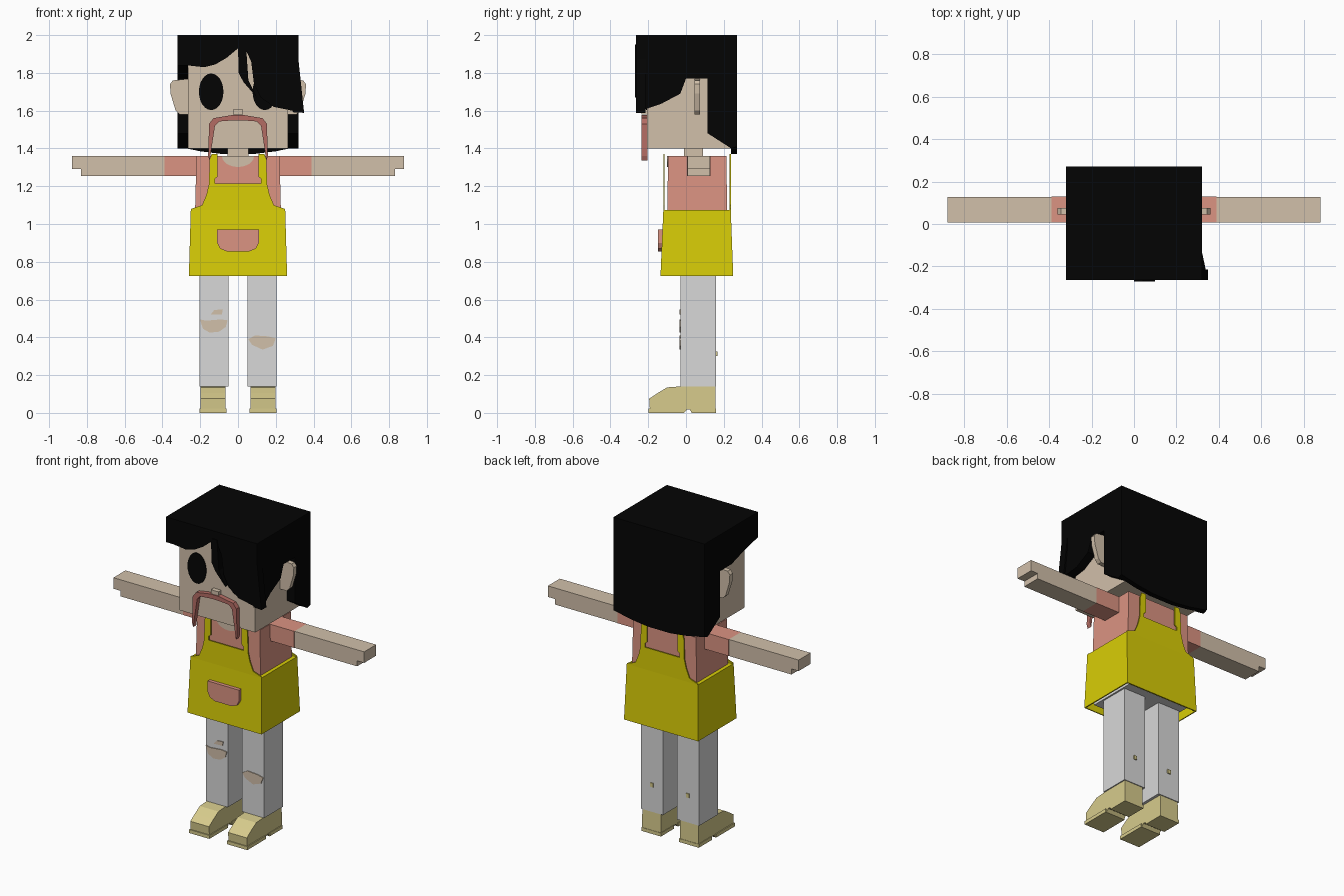
import bpy, bmesh, math

default_cube = bpy.data.objects.get("Cube")
if default_cube:
    bpy.data.objects.remove(default_cube, do_unlink=True)


def material(name, red, green, blue):
    """Flat material from display colour values."""
    linear = [(c / 255) ** 2.2 for c in (red, green, blue)] + [1]
    mat = bpy.data.materials.new(name)
    mat.use_nodes = True
    mat.diffuse_color = linear
    shader = mat.node_tree.nodes["Principled BSDF"]
    shader.inputs["Base Color"].default_value = linear
    shader.inputs["Roughness"].default_value = 0.9
    return mat


skin = material("skin", 208, 190, 168)
black = material("hair black", 12, 12, 12)
salmon = material("shirt salmon", 218, 146, 129)
yellow = material("apron yellow", 216, 204, 15)
grey = material("trouser grey", 215, 215, 215)
tan = material("shoe tan", 214, 202, 139)
brown = material("moustache brown", 178, 108, 100)


def finish(name, bm, mat):
    bmesh.ops.recalc_face_normals(bm, faces=bm.faces)
    mesh = bpy.data.meshes.new(name)
    bm.to_mesh(mesh)
    bm.free()
    mesh.materials.append(mat)
    obj = bpy.data.objects.new(name, mesh)
    bpy.context.collection.objects.link(obj)
    return obj


def loft(name, lower, upper, mat, cap_lower=True):
    """Join two matching outlines of 3D points."""
    bm = bmesh.new()
    a = [bm.verts.new(p) for p in lower]
    b = [bm.verts.new(p) for p in upper]
    if cap_lower:
        bm.faces.new(a)
    bm.faces.new(b)
    count = len(a)
    for i in range(count):
        j = (i + 1) % count
        bm.faces.new((a[i], a[j], b[j], b[i]))
    return finish(name, bm, mat)


def front_plate(name, outline, near, far, mat, side=1):
    """Extrude an (x, z) outline along y."""
    return loft(name, [(side * x, near, z) for x, z in outline],
                [(side * x, far, z) for x, z in outline], mat)


def side_plate(name, outline, inner, outer, mat):
    """Extrude a (y, z) outline along x."""
    return loft(name, [(inner, y, z) for y, z in outline],
                [(outer, y, z) for y, z in outline], mat)


def box(name, xs, ys, zs, mat):
    (l, r), (b, t) = xs, zs
    return front_plate(name, [(l, b), (r, b), (r, t), (l, t)], *ys, mat)


def both_halves(half):
    """Complete an outline whose right half is given."""
    return half + [(-x, z) for x, z in reversed(half)]


def ring(w, front, back, z):
    return [(-w, front, z), (w, front, z), (w, back, z), (-w, back, z)]


# Head, neck and face
box("head", (-.265, .265), (-.206, .24), (1.4, 1.96), skin)
box("neck", (-.055, .055), (-.01, .09), (1.3, 1.41), skin)
box("nose", (-.026, .026), (-.235, -.2), (1.58, 1.605), skin)
moustache_half = [(.15, 1.335), (.158, 1.36), (.153, 1.53), (.13, 1.56), (.03, 1.577)]
inner_edge = [(.02, 1.549), (.1, 1.543), (.122, 1.52), (.142, 1.39)]
front_plate("moustache", moustache_half + [(-x, z) for x, z in reversed(moustache_half)]
            + [(-x, z) for x, z in reversed(inner_edge)] + inner_edge, -.235, -.204, brown)
turns = [math.tau * i / 24 for i in range(24)]
eye = [(.142 + .065 * math.cos(t), 1.7 + .097 * math.sin(t)) for t in turns]
ear = [(.25, 1.77), (.345, 1.76), (.36, 1.74), (.357, 1.69),
       (.33, 1.6), (.31, 1.58), (.25, 1.58)]

# Hair: crown, fringe, loose strand, back and the two sides
box("hair_crown", (-.32, .32), (-.265, .27), (1.94, 2), black)
fringe = [(-.32, 2), (-.32, 1.84), (-.27, 1.84), (-.18, 1.83), (-.12, 1.845), (-.06, 1.88),
          (0, 1.93), (.04, 1.925), (.07, 1.86), (.085, 1.74), (.12, 1.67),
          (.19, 1.62), (.35, 1.587), (.32, 1.87), (.32, 2)]
front_plate("hair_fringe", fringe, -.265, -.215, black)
strand = [(0, 1.95), (.003, 1.8), (.03, 1.75), (.1, 1.67), (.055, 1.76), (.042, 1.95)]
front_plate("hair_strand", strand, -.27, -.225, black)
back_hair = both_halves([(0.08, 1.37), (.2, 1.385), (.32, 1.41), (.32, 2)])
front_plate("hair_back", back_hair, .238, .27, black)
rear_edge = [(0, 1.77), (.115, 1.77), (.115, 1.48), (.24, 1.4), (.27, 1.41), (.27, 2)]
left_edge = [(-.265, 2), (-.265, 1.87), (-.265, 1.59), (-.13, 1.637), (-.03, 1.69)]
right_edge = [(-.265, 2), (-.265, 1.84), (-.13, 1.81)]
left_hair = side_plate("left_side_hair", left_edge + rear_edge, .265, .32, black)
side_plate("right_side_hair", right_edge + rear_edge, -.265, -.32, black)
for v in left_hair.data.vertices:          # flare the front tip outward
    if v.co.y < -.2 and v.co.z < 1.7:
        v.co.x += .029

# Shirt with neckline
loft("shirt_body", ring(.23, -.1, .217, .95), ring(.22, -.095, .215, 1.36), salmon)
neckline = [(.085 * math.cos(t), 1.36 - .058 * math.sin(t)) for t in turns[:13]]
front_plate("neckline", neckline, -.1, -.094, skin)

# Apron: flared open skirt, bibs with straps, pocket
skirt = loft("apron_skirt", ring(.26, -.135, .25, .725), ring(.25, -.12, .237, 1.075),
             yellow, cap_lower=False)
shell = skirt.modifiers.new("cloth thickness", "SOLIDIFY")
shell.thickness = .01
bib = both_halves([(.25, 1.06), (.248, 1.08), (.19, 1.1), (.167, 1.155), (.153, 1.215),
                   (.153, 1.25), (.15, 1.34), (.14, 1.37), (.108, 1.37), (.108, 1.25),
                   (.122, 1.24), (.122, 1.215)])
front_plate("apron_front_bib", bib, -.12, -.113, yellow)
front_plate("apron_back_bib", bib, .23, .237, yellow)
pocket = both_halves([(.06, .855), (.095, .87), (.11, .9), (.11, .97)])
front_plate("apron_pocket", pocket, -.147, -.12, salmon)

# Trouser seat under the skirt
box("trouser_seat", (-.215, .215), (-.1, .215), (.745, .9), grey)

# Paired parts
arm = [(.39, 1.255), (.83, 1.255), (.83, 1.29), (.88, 1.29), (.88, 1.36), (.39, 1.36)]
sleeve = [(.2, 1.255), (.39, 1.255), (.39, 1.36), (.2, 1.36)]
leg = [(.05, .14), (.205, .14), (.205, .76), (.05, .76)]
back_mark = [(.115, .3), (.137, .3), (.137, .325), (.115, .325)]
shoe = [(-.19, .0), (-.195, .075), (-.15, .105), (-.1, .135), (-.03, .14),
        (.155, .14), (.158, 0), (.03, 0), (.02, .018), (.005, .018), (-.01, 0)]
sole = [(-.198, 0), (-.198, .022), (-.01, .022), (-.01, 0)]
for label, side in (("left", 1), ("right", -1)):
    front_plate(label + "_eye", eye, -.211, -.204, black, side)
    front_plate(label + "_ear", ear, .045, .075, skin, side)
    front_plate(label + "_arm", arm, .008, .128, skin, side)
    front_plate(label + "_sleeve", sleeve, .006, .13, salmon, side)
    front_plate(label + "_trouser_leg", leg, -.03, .16, grey, side)
    front_plate(label + "_trouser_mark", back_mark, .158, .166, tan, side)
    side_plate(label + "_shoe", shoe, side * .067, side * .198, tan)
    side_plate(label + "_sole", sole, side * .062, side * .204, tan)
    box(label + "_heel", sorted((side * .064, side * .202)), (.03, .16), (0, .022), tan)

# Torn knees
right_tear = [(-.202, .495), (-.17, .488), (-.09, .495), (-.055, .49),
              (-.065, .455), (-.1, .43), (-.15, .425), (-.185, .445)]
small_tear = [(-.145, .52), (-.125, .545), (-.08, .548), (-.085, .522)]
left_tear = [(.055, .39), (.09, .41), (.16, .405), (.2, .395),
             (.185, .355), (.13, .335), (.075, .36)]
for name, outline in (("right_knee_tear", right_tear), ("small_knee_tear", small_tear),
                      ("left_knee_tear", left_tear)):
    front_plate(name, outline, -.035, -.028, skin)
